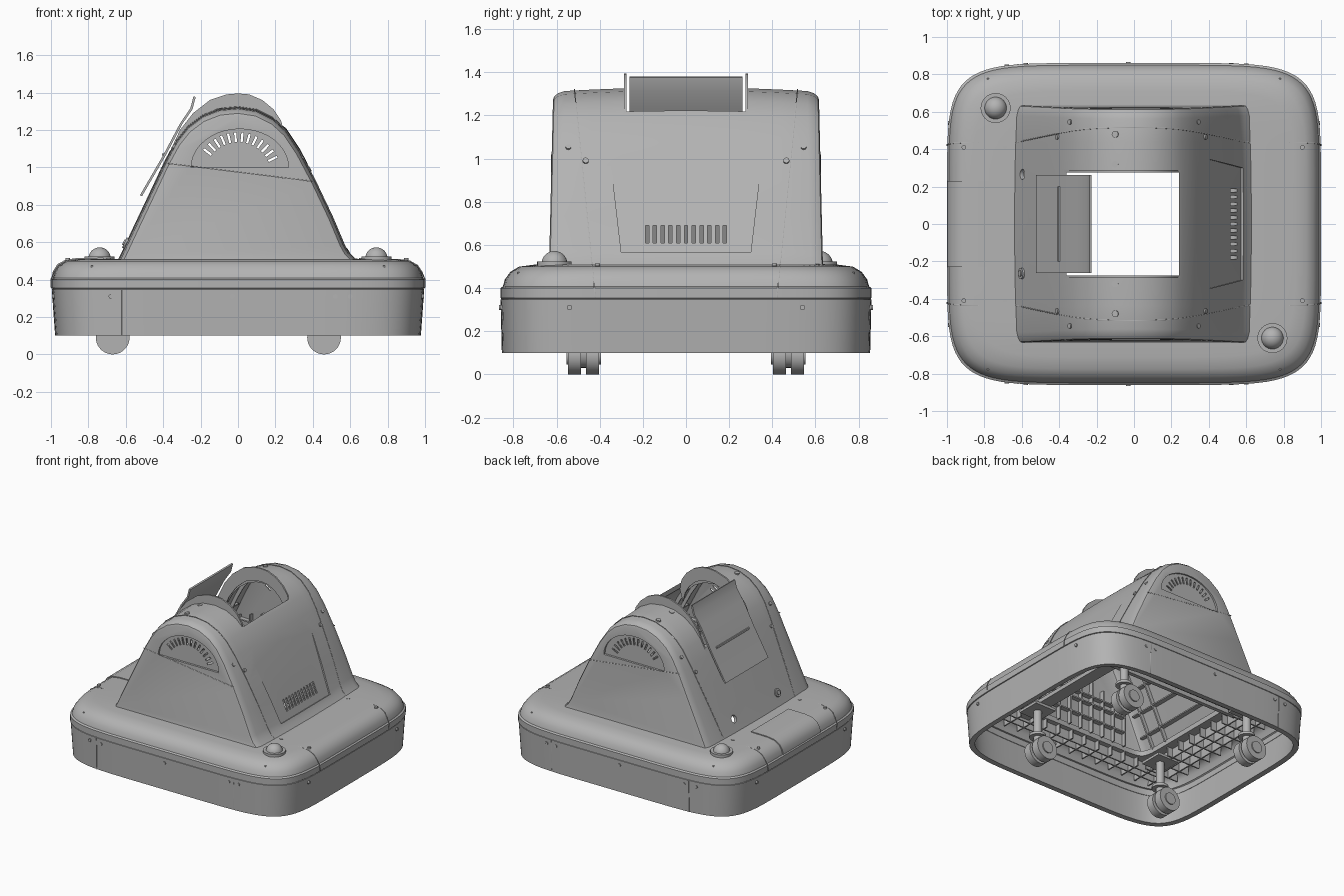
import bpy, bmesh, math
from mathutils import Vector, Matrix

if "Cube" in bpy.data.objects:
    bpy.data.objects.remove(bpy.data.objects["Cube"], do_unlink=True)

grey = bpy.data.materials.new("warm_grey_plastic")
grey.use_nodes = True
grey.diffuse_color = (0.45, 0.45, 0.45, 1)
grey.node_tree.nodes["Principled BSDF"].inputs["Base Color"].default_value = (0.45, 0.45, 0.45, 1)


def make(name, bm):
    bmesh.ops.recalc_face_normals(bm, faces=bm.faces)
    if bm.calc_volume(signed=True) < 0:
        bmesh.ops.reverse_faces(bm, faces=bm.faces)
    me = bpy.data.meshes.new(name)
    bm.to_mesh(me)
    bm.free()
    ob = bpy.data.objects.new(name, me)
    bpy.context.collection.objects.link(ob)
    return ob


def finish(ob, angle=35):
    ob.data.materials.clear()
    ob.data.materials.append(grey)
    bpy.ops.object.select_all(action='DESELECT')
    ob.select_set(True)
    bpy.context.view_layer.objects.active = ob
    bpy.ops.object.shade_smooth_by_angle(angle=math.radians(angle))


def baked(ob):
    dg = bpy.context.evaluated_depsgraph_get()
    return bpy.data.meshes.new_from_object(ob.evaluated_get(dg))


def cut(ob, cutter):
    """Subtract a cutter; a cut that would swallow the whole part is dropped."""
    m = ob.modifiers.new("cut", 'BOOLEAN')
    m.operation, m.solver, m.object = 'DIFFERENCE', 'EXACT', cutter
    me = baked(ob)
    ob.modifiers.clear()
    if len(me.polygons) > 150:
        ob.data = me
    bpy.data.objects.remove(cutter, do_unlink=True)


def prisms(name, polys, vec):
    """Closed polygons pushed along one vector."""
    bm = bmesh.new()
    for poly in polys:
        a = [bm.verts.new(p) for p in poly]
        b = [bm.verts.new(Vector(p) + Vector(vec)) for p in poly]
        bm.faces.new(a)
        bm.faces.new(b[::-1])
        for i in range(len(a)):
            j = (i + 1) % len(a)
            bm.faces.new((a[i], b[i], b[j], a[j]))
    return make(name, bm)


def boxes(name, spans):
    bm = bmesh.new()
    for x0, x1, y0, y1, z0, z1 in spans:
        mid = Vector((x0 + x1, y0 + y1, z0 + z1)) / 2
        size = Matrix.Diagonal((abs(x1 - x0), abs(y1 - y0), abs(z1 - z0), 1))
        bmesh.ops.create_cube(bm, size=1, matrix=Matrix.Translation(mid) @ size)
    return make(name, bm)


def discs(name, items, sides=24):
    """Cylinders given as (centre, axis, radius, depth)."""
    bm = bmesh.new()
    for c, axis, r, d in items:
        turn = Vector(axis).to_track_quat('Z', 'Y').to_matrix().to_4x4()
        bmesh.ops.create_cone(bm, cap_ends=True, segments=sides, radius1=r, radius2=r,
                              depth=d, matrix=Matrix.Translation(c) @ turn)
    return make(name, bm)


def bead(name, pts, r=0.004):
    cu = bpy.data.curves.new(name, 'CURVE')
    cu.dimensions = '3D'
    cu.bevel_depth, cu.bevel_resolution, cu.use_fill_caps = r, 1, True
    sp = cu.splines.new('POLY')
    sp.points.add(len(pts) - 1)
    for p, q in zip(sp.points, pts):
        p.co = (*q, 1)
    tmp = bpy.data.objects.new(name + "_path", cu)
    bpy.context.collection.objects.link(tmp)
    ob = bpy.data.objects.new(name, baked(tmp))
    bpy.data.objects.remove(tmp, do_unlink=True)
    bpy.context.collection.objects.link(ob)
    finish(ob, 60)


# Base skirt and deck, lofted from squared ovals
def oval(hx, hy, z, n=6.2, count=80):
    out = []
    for i in range(count):
        t = math.tau * (i + 0.5) / count
        c, s = math.cos(t), math.sin(t)
        out.append((math.copysign(abs(c) ** (2 / n), c) * hx,
                    math.copysign(abs(s) ** (2 / n), s) * hy, z))
    return out


levels = [(.978, .854, .10), (.996, .86, .347), (.993, .857, .349), (.993, .857, .352),
          (1, .861, .354), (1, .861, .40), (.99, .849, .408), (.982, .84, .44),
          (.96, .815, .475), (.92, .775, .499), (.86, .71, .508)]
bm = bmesh.new()
rings = [[bm.verts.new(p) for p in oval(*lv)] for lv in levels]
rings.append([bm.verts.new(p) for p in oval(.585, .60, .512, 14)])
for a, b in zip(rings, rings[1:]):
    for i in range(len(a)):
        j = (i + 1) % len(a)
        bm.faces.new((a[i], a[j], b[j], b[i]))
base = make("base_shell", bm)
sol = base.modifiers.new("wall", 'SOLIDIFY')
sol.thickness, sol.offset = 0.04, -1
shell = baked(base)
base.modifiers.clear()
base.data = shell
finish(base, 30)

# Hump housing: side profile lofted across the width
profile = [(-.645, .50), (-.625, .54), (-.56, .68), (-.47, .87), (-.39, 1.04), (-.33, 1.15),
           (-.27, 1.225), (-.19, 1.285), (-.1, 1.32), (0, 1.33), (.1, 1.315), (.19, 1.27),
           (.26, 1.205), (.33, 1.1), (.42, .93), (.51, .74), (.575, .585), (.6, .54), (.64, .50)]
half = [(.635, .93), (.63, .95), (.612, .967), (.58, .98), (.45, .988), (.3, .995)]
stations = [(-y, k) for y, k in half] + [(0, 1)] + half[::-1]


def grow(k):
    return [(x * k, .5 + (z - .5) * k) for x, z in profile]


def face_y(z):
    return .635 * (1 - .0375 * (z - .5))


def loft(name, shrink, drop):
    bm = bmesh.new()
    rows = [[bm.verts.new((x, y * shrink * (1 - .0375 * (z - .5)), z - drop))
             for x, z in grow(k * shrink)] for y, k in stations]
    for a, b in zip(rows, rows[1:]):
        for i in range(len(a)):
            j = (i + 1) % len(a)
            bm.faces.new((a[i], a[j], b[j], b[i]))
    bm.faces.new(rows[0])
    bm.faces.new(rows[-1][::-1])
    return make(name, bm)


hump = loft("hump_housing", 1, 0)
cut(hump, loft("cavity_cutter", .965, .006))

# Top opening, slope recess, end recesses, vents and slope hole
cut(hump, boxes("opening_cutter", [(-.36, .24, -.283, .283, .97, 1.6)]))
cut(hump, prisms("slope_recess_cutter", [[(.572, -.3, .56), (.572, .3, .56),
                                          (.345, .36, 1.08), (.345, -.36, 1.08)]], (.2, 0, .09)))
fan = [(.01 + .26 * math.cos(math.pi * i / 20), 1.0 + .205 * math.sin(math.pi * i / 20)) for i in range(21)]
for s in (-1, 1):
    cut(hump, prisms("end_recess_cutter", [[(x, s * .607, z) for x, z in fan]], (0, s * .1, 0)))
slots = []
for i in range(13):
    a = math.radians(26 + i * 116 / 12)
    u, v = Vector((math.cos(a), 0, math.sin(a))), Vector((-math.sin(a), 0, math.cos(a)))
    o = Vector((0, -.8, .955))
    slots.append([o + u * r + v * w for r, w in ((.18, -.006), (.232, -.006), (.232, .006), (.18, .006))])
cut(hump, prisms("end_vent_cutter", slots, (0, 1.6, 0)))
cut(hump, boxes("slope_vent_cutter", [(.44, .7, -.188 + .036 * i, -.172 + .036 * i, .61, .69)
                                      for i in range(11)]))
slope = Vector((-.9, 0, .43))
cut(hump, discs("slope_hole_cutter", [((-.6, .265, .595), slope, .028, .2)]))
finish(hump, 30)

# Arched lips beside the opening
arc = [(-.38, 1.05), (-.31, 1.2), (-.24, 1.29), (-.15, 1.36), (-.06, 1.39), (0, 1.395), (.06, 1.39),
       (.13, 1.36), (.19, 1.31), (.23, 1.25), (.25, 1.18)]
lip = arc + [(x * .88, z - .1) for x, z in arc[::-1]]
for side, y in (("left", .276), ("right", -.288)):
    finish(prisms("opening_lip_" + side, [[(x, y, z) for x, z in lip]], (0, .012, 0)))

# Raised flap on the rear slope
path = [(-.525, .85), (-.4, 1.065), (-.31, 1.235), (-.255, 1.315), (-.238, 1.38)]
strip = path + [(x + .012, z - .004) for x, z in path[::-1]]
finish(prisms("flap", [[(x, -.262, z) for x, z in strip]], (0, .524, 0)))
bead("flap_hinge", [(-.4, -.2, 1.068), (-.4, .2, 1.068)], .008)

# Hatch plate wrapped over the deck edge
hatch = [(-.72, .50), (-.72, .517), (-.86, .515), (-.92, .507), (-.966, .482), (-.99, .443),
         (-.997, .41), (-.97, .41), (-.95, .46), (-.9, .49)]
finish(prisms("hatch_plate", [[(x, -.23, z) for x, z in hatch]], (0, .46, 0)), 40)

# Seam beads
ends = [(-1, .357), (-1, .40), (-.983, .44), (-.96, .475), (-.92, .498), (-.86, .507)]
for s, side in ((1, "left"), (-1, "right")):
    over = ends + grow(.988) + [(-x, z) for x, z in ends[::-1]]
    bead("long_seam_" + side, [(x, s * (.385 + .1 * z), z) for x, z in over], .003)
    bead("end_seam_" + side, [(x, s * (face_y(z) - .001), z) for x, z in ((-.375, 1.02), (.395, .925))], .003)
    for x in (-.62, .56):
        bead("skirt_seam_" + side, [(x, s * .847, .1), (x, s * .854, .345)], .003)

# Beacon domes
for x, y in ((-.74, .62), (.74, -.61)):
    finish(discs("beacon_flange", [((x, y, .512), (0, 0, 1), .08, .024)], 32))
    bm = bmesh.new()
    bmesh.ops.create_uvsphere(bm, u_segments=32, v_segments=16, radius=.06,
                              matrix=Matrix.Translation((x, y, .512)))
    finish(make("beacon_dome", bm), 60)

# Screw heads and slope ring
heads = []
for s in (-1, 1):
    heads += [((x, s * y, .31), (0, s, 0), .012, .012)
              for x, y in ((-.68, .847), (-.58, .854), (-.03, .86), (.52, .855), (.6, .853))]
    heads += [((x, s * .41, .508), (0, 0, 1), .012, .012) for x in (-.91, -.69, .66, .9)]
    heads += [((sx * .988, s * .54, .31), (sx, 0, 0), .012, .012) for sx in (-1, 1)]
    heads += [((.383, s * .465, .99), (.9, 0, .43), .014, .012), ((-.41, s * .465, .985), slope, .014, .012)]
    heads += [((x, s * .545, z), (x, 0, .3), .013, .02) for x, z in ((-.34, 1.11), (.34, 1.05))]
    heads += [((-.1, s * y, 1.306), (-.2, 0, 1), .018, .02) for y in (.32, .48)]
finish(discs("screw_heads", heads, 12))
finish(discs("slope_socket", [((-.6, -.265, .595), slope, .03, .016),
                              ((-.6, -.265, .595), slope, .016, .03)]))

# Twin wheel casters
for x in (-.67, .46):
    for y in (-.475, .475):
        wheel = [((x, y + o, .09), (0, 1, 0), .09, .06) for o in (-.042, .042)]
        finish(discs("caster_wheels", wheel, 40))
        finish(discs("caster_hub", [((x, y, .09), (0, 1, 0), .045, .16), ((x, y, .1), (0, 1, 0), .07, .03)]))
        finish(discs("caster_stem", [((x + .03, y, .29), (0, 0, 1), .03, .32),
                                     ((x + .03, y, .2), (0, 0, 1), .06, .02)]))
        finish(boxes("caster_plate", [(x - .06, x + .12, y - .09, y + .09, .40, .42)]))

# Ribs under the deck and inside the hump, with support bars
ribs = []
for s in (-1, 1):
    ribs += [(x / 100 - .005, x / 100 + .005, s * .6, s * .78, .40, .475) for x in range(-78, 79, 12)]
    ribs += [(-.8, .8, s * y - .005, s * y + .005, .40, .475) for y in (.64, .71)]
    ribs += [(s * .61, s * .9, y / 100 - .005, y / 100 + .005, .40, .475) for y in range(-60, 61, 12)]
    ribs += [(s * x - .005, s * x + .005, -.6, .6, .40, .475) for x in (.66, .74, .82)]
    ribs += [(x / 10 - .005, x / 10 + .005, s * .57, s * .605, .5, .93 - .3 * abs(x / 10)) for x in range(-4, 5)]
    ribs += [(-.4, .4, s * .57, s * .605, z, z + .01) for z in (.6, .72, .78)]
for x, z in ((-.595, .6), (-.525, .75), (-.455, .9), (.57, .6), (.505, .75), (.435, .9)):
    c = x - math.copysign(.045, x)
    ribs.append((c - .018, c + .018, -.57, .57, z, z + .01))
finish(boxes("inner_ribs", ribs))
arch = grow(.95) + grow(.90)[::-1]
finish(prisms("arch_ribs", [[(x, y, z) for x, z in arch] for y in (-.5, -.36, .35, .49)], (0, .012, 0)))
finish(boxes("support_bars", [(-.64, .64, .33, .36, .41, .44), (-.64, .64, .40, .43, .41, .44),
                              (.44, .54, -.66, .66, .42, .45)]))
